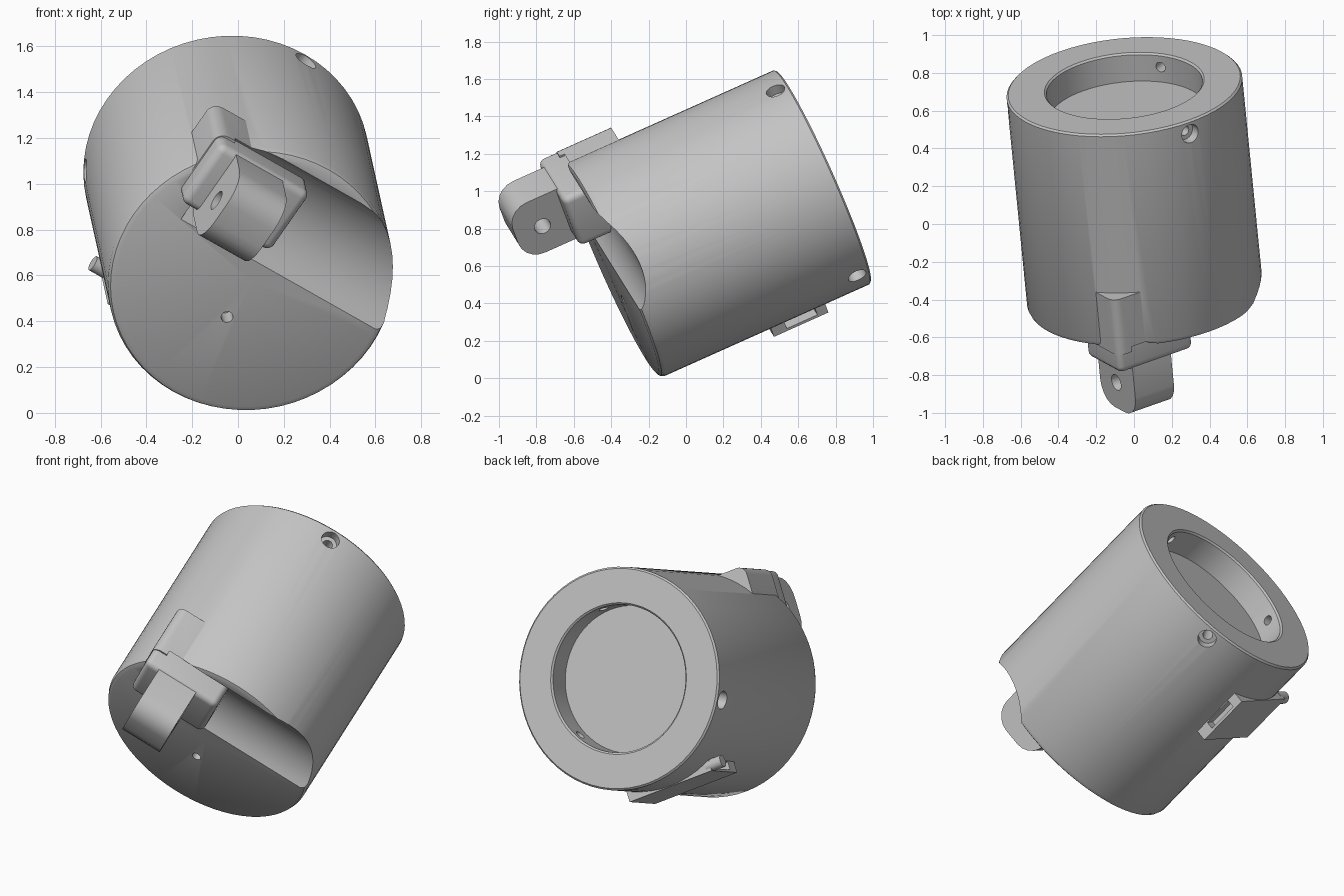
import bpy, bmesh, math
from mathutils import Matrix, Vector

cube = bpy.data.objects.get("Cube")
if cube:
    bpy.data.objects.remove(cube, do_unlink=True)

grey = bpy.data.materials.new("plain_grey")
grey.use_nodes = True
grey.diffuse_color = (0.55, 0.55, 0.55, 1)
grey.node_tree.nodes["Principled BSDF"].inputs["Base Color"].default_value = (0.55, 0.55, 0.55, 1)

R, L = 0.627, 1.24              # barrel radius and length
HINGE = Vector((-0.3, -0.245, 0.325))

# Tilted frame: x along the hinge pin, y along the barrel, z across it
axis = Vector((-0.09, 0.909, 0.407)).normalized()
side = Vector((0.832, 0.293, -0.47))
side = (side - axis * side.dot(axis)).normalized()
up = side.cross(axis)
FRAME = Matrix((side, axis, up)).transposed().to_4x4()
FRAME.translation = (0.06, -0.395, 0.573)


def make(name, bm):
    bmesh.ops.recalc_face_normals(bm, faces=bm.faces)
    mesh = bpy.data.meshes.new(name)
    bm.to_mesh(mesh)
    bm.free()
    mesh.materials.append(grey)
    obj = bpy.data.objects.new(name, mesh)
    bpy.context.collection.objects.link(obj)
    return obj


def box(name, lo, hi, bevel=0.0, along=None):
    lo, hi = Vector(lo), Vector(hi)
    bm = bmesh.new()
    bmesh.ops.create_cube(bm, size=1)
    for v in bm.verts:
        v.co = (lo + hi) / 2 + v.co * (hi - lo)
    if bevel:
        edges = [e for e in bm.edges if along is None or
                 abs((e.verts[0].co - e.verts[1].co).normalized()[along]) > 0.9]
        bmesh.ops.bevel(bm, geom=edges, offset=bevel, segments=5, profile=0.5, affect='EDGES')
    return make(name, bm)


def rod(name, start, end, radius, sides=32):
    start, end = Vector(start), Vector(end)
    d = end - start
    bm = bmesh.new()
    bmesh.ops.create_cone(bm, cap_ends=True, segments=sides, radius1=radius,
                          radius2=radius, depth=d.length)
    turn = d.to_track_quat('Z', 'Y').to_matrix().to_4x4()
    bmesh.ops.transform(bm, matrix=Matrix.Translation((start + end) / 2) @ turn, verts=bm.verts)
    return make(name, bm)


def lathe(name, profile, sides):
    bm = bmesh.new()
    vs = [bm.verts.new((r, y, 0)) for r, y in profile]
    es = [bm.edges.new(pair) for pair in zip(vs, vs[1:])]
    bmesh.ops.spin(bm, geom=vs + es, cent=(0, 0, 0), axis=(0, 1, 0),
                   angle=math.tau, steps=sides, use_duplicate=False)
    bmesh.ops.remove_doubles(bm, verts=bm.verts, dist=0.0005)
    return make(name, bm)


def combine(obj, other, operation):
    mod = obj.modifiers.new("combine", 'BOOLEAN')
    mod.operation, mod.solver, mod.object = operation, 'EXACT', other
    bpy.context.view_layer.update()
    graph = bpy.context.evaluated_depsgraph_get()
    mesh = bpy.data.meshes.new_from_object(obj.evaluated_get(graph))
    obj.modifiers.clear()
    obj.data = mesh
    bpy.data.objects.remove(other, do_unlink=True)


# Barrel with rounded front rim and a round recess in the back
body = lathe("barrel", [(0, 0), (R - 0.03, 0), (R - 0.009, 0.009), (R, 0.03),
                        (R, L - 0.01), (R - 0.01, L), (0.425, L), (0.415, L - 0.01),
                        (0.415, L - 0.163), (0, L - 0.163)], 64)

# Hinge housing bulging out of the barrel
combine(body, box("housing", (-0.515, 0.0, 0.2), (-0.15, 0.32, 0.525), 0.05, 1), 'UNION')

# Clearance scoop around the hinge pin
combine(body, rod("scoop", (-0.43, HINGE.y, HINGE.z), (0.8, HINGE.y, HINGE.z), 0.34, 64),
        'DIFFERENCE')

# Latch box whose two lower corners break through the barrel wall
combine(body, box("latch_box", (-0.27, 0.66, -0.63), (0.27, 0.98, -0.45)), 'UNION')
for s in (-1, 1):
    x0, x1 = sorted((s * 0.2, s * 0.3))
    combine(body, box("latch_slot", (x0, 0.74, -0.615), (x1, 0.92, -0.57)), 'DIFFERENCE')

# Three counterbored screw holes around the back rim
for deg in (90, -30, 210):
    d = Vector((math.cos(math.radians(deg)), 0, math.sin(math.radians(deg))))
    c = Vector((0, L - 0.075, 0))
    combine(body, rod("bore", c + d * 0.3, c + d * 0.8, 0.028, 20), 'DIFFERENCE')
    combine(body, rod("counterbore", c + d * 0.57, c + d * 0.8, 0.052, 24), 'DIFFERENCE')

# Small hole in the front face
combine(body, rod("front_hole", (0, -0.1, -0.197), (0, 0.1, -0.197), 0.026, 20), 'DIFFERENCE')

# Hinge base block and the lug with its pin hole
block = box("hinge_block", (-0.51, -0.11, 0.19), (-0.04, 0.15, 0.515), 0.035)
lug = box("hinge_lug", (-0.425, -0.40, 0.165), (-0.18, 0.05, 0.505), 0.12, 0)
combine(lug, rod("pin_hole", HINGE - Vector((0.3, 0, 0)), HINGE + Vector((0.3, 0, 0)), 0.045),
        'DIFFERENCE')

# Latch pin beside the latch box
pin = rod("latch_pin", (-0.34, 0.95, -0.595), (-0.24, 0.95, -0.595), 0.035, 24)

# Tilt everything into place and shade
bpy.ops.object.select_all(action='DESELECT')
for obj in (body, block, lug, pin):
    obj.data.transform(FRAME)
    obj.select_set(True)
bpy.context.view_layer.objects.active = body
bpy.ops.object.shade_smooth_by_angle(angle=math.radians(30))
